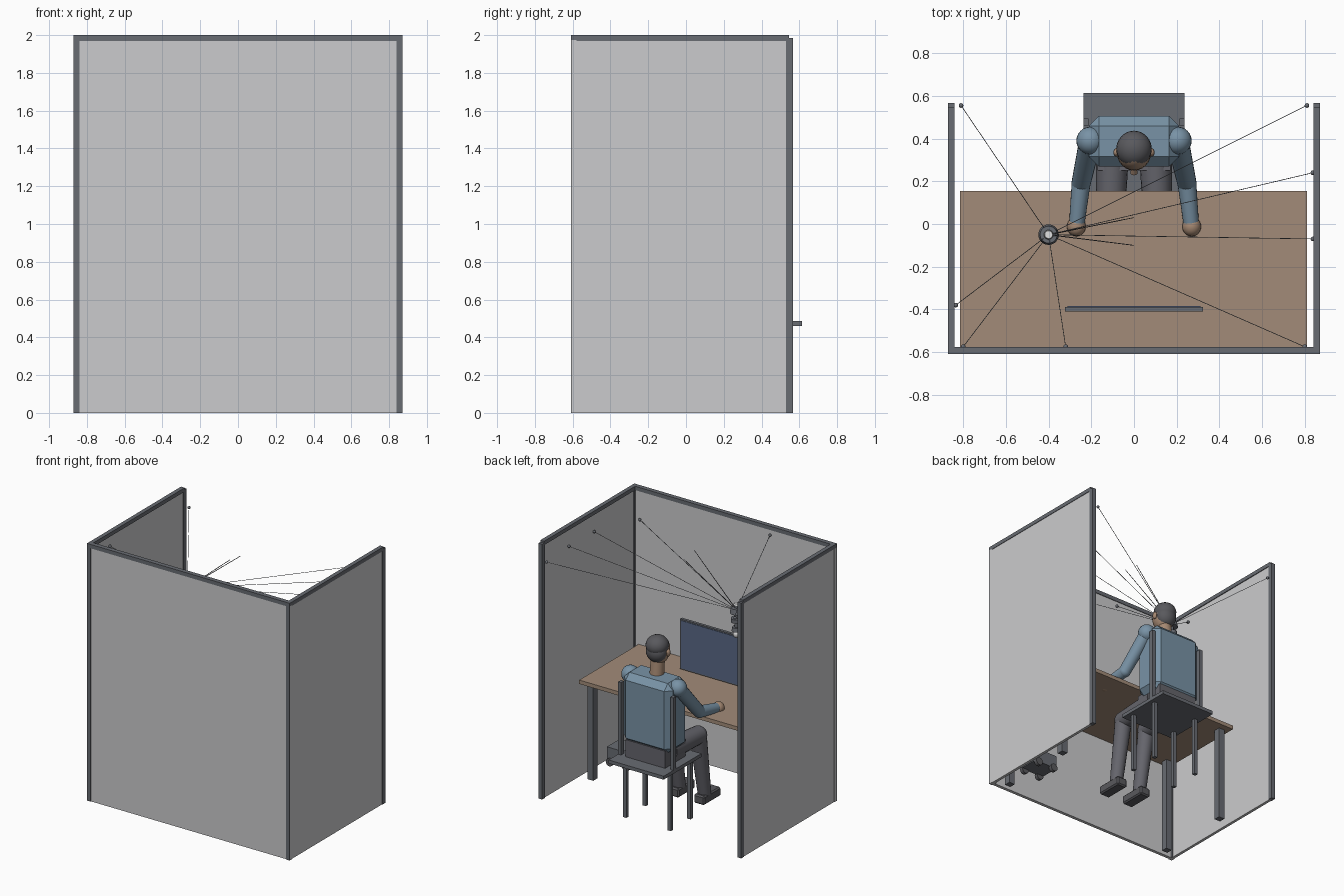
import bpy, bmesh, math
from mathutils import Vector

cube = bpy.data.objects.get("Cube")
if cube:
    bpy.data.objects.remove(cube, do_unlink=True)


def material(name, r, g, b):
    m = bpy.data.materials.new(name)
    m.use_nodes = True
    m.diffuse_color = (r, g, b, 1)
    bsdf = next(n for n in m.node_tree.nodes if n.type == "BSDF_PRINCIPLED")
    bsdf.inputs["Base Color"].default_value = (r, g, b, 1)
    return m


PANEL = material("panel_grey", 0.6, 0.6, 0.61)
FRAME = material("frame_grey", 0.14, 0.15, 0.17)
WOOD = material("desk_wood", 0.36, 0.26, 0.19)
SHIRT = material("shirt_blue", 0.19, 0.29, 0.38)
SKIN = material("skin", 0.38, 0.25, 0.17)
HAIR = material("hair_dark", 0.1, 0.1, 0.11)
TROUSERS = material("trousers_grey", 0.13, 0.13, 0.15)
SCREEN = material("screen_blue", 0.1, 0.14, 0.24)
LENS = material("lens_white", 0.75, 0.75, 0.75)


def finish(name, bm, mat, smooth=False):
    me = bpy.data.meshes.new(name)
    bm.to_mesh(me)
    bm.free()
    me.materials.append(mat)
    ob = bpy.data.objects.new(name, me)
    bpy.context.collection.objects.link(ob)
    if smooth:
        bpy.ops.object.select_all(action="DESELECT")
        ob.select_set(True)
        bpy.context.view_layer.objects.active = ob
        bpy.ops.object.shade_smooth_by_angle(angle=math.radians(40))
    return ob


def box(name, x, y, z, mat, bevel=0):
    """Box from (low, high) pairs on each axis."""
    bm = bmesh.new()
    bmesh.ops.create_cube(bm, size=1)
    for v in bm.verts:
        v.co = [(lo + hi) / 2 + c * (hi - lo) for c, (lo, hi) in zip(v.co, (x, y, z))]
    if bevel:
        bmesh.ops.bevel(bm, geom=bm.edges[:], offset=bevel, segments=1, affect="EDGES")
    return finish(name, bm, mat)


def ball(name, centre, radii, mat, seg=24):
    bm = bmesh.new()
    bmesh.ops.create_uvsphere(bm, u_segments=seg, v_segments=seg // 2, radius=1)
    for v in bm.verts:
        v.co = [c + p * r for c, p, r in zip(centre, v.co, radii)]
    return finish(name, bm, mat, True)


def rod(name, a, b, r1, r2, mat, seg=20):
    """Tapered cylinder between two points."""
    a, b = Vector(a), Vector(b)
    bm = bmesh.new()
    bmesh.ops.create_cone(bm, cap_ends=True, segments=seg, radius1=r1, radius2=r2,
                          depth=(b - a).length)
    turn = (b - a).to_track_quat("Z", "Y").to_matrix()
    for v in bm.verts:
        v.co = turn @ v.co + (a + b) / 2
    return finish(name, bm, mat, True)


def span(s, lo, hi):
    return tuple(sorted((s * lo, s * hi)))


SIDES = (("left", 1), ("right", -1))

# Booth walls and their frames
box("front_panel", (-0.872, 0.872), (-0.605, -0.58), (0, 1.975), PANEL)
box("front_top_rail", (-0.872, 0.872), (-0.61, -0.575), (1.97, 2), FRAME)
for side, s in SIDES:
    outer = span(s, 0.84, 0.872)
    box(side + "_panel", span(s, 0.846, 0.868), (-0.58, 0.54), (0, 1.975), PANEL)
    box(side + "_top_rail", outer, (-0.575, 0.545), (1.97, 2), FRAME)
    box(side + "_back_post", outer, (0.53, 0.567), (0, 1.985), FRAME)
    box(side + "_front_post", outer, (-0.61, -0.605), (0, 1.97), FRAME)
    box(side + "_inner_post", span(s, 0.84, 0.846), (-0.58, -0.565), (0, 1.97), FRAME)

# Desk and monitor
box("desk_top", (-0.815, 0.81), (-0.575, 0.155), (0.75, 0.78), WOOD)
for side, s in SIDES:
    for end, y in (("front", -0.52), ("back", 0.08)):
        box(f"desk_leg_{end}_{side}", span(s, 0.725, 0.775), (y - 0.025, y + 0.025),
            (0, 0.75), FRAME)
box("monitor_body", (-0.322, 0.322), (-0.41, -0.388), (0.79, 1.18), FRAME)
box("monitor_screen", (-0.312, 0.312), (-0.388, -0.384), (0.8, 1.17), SCREEN)

# Chair
box("chair_seat", (-0.237, 0.237), (0.15, 0.613), (0.46, 0.487), FRAME)
for side, s in SIDES:
    box("chair_back_post_" + side, span(s, 0.212, 0.237), (0.46, 0.495), (0.487, 1.05), FRAME)
    for end, y in (("front", 0.225), ("back", 0.465)):
        box(f"chair_leg_{end}_{side}", span(s, 0.178, 0.206), (y - 0.014, y + 0.014),
            (0, 0.46), FRAME)

# Seated person: trunk and head
box("torso", (-0.21, 0.21), (0.27, 0.505), (0.59, 1.13), SHIRT, 0.045)
box("pelvis", (-0.17, 0.17), (0.25, 0.5), (0.487, 0.62), TROUSERS)
rod("neck", (0, 0.36, 1.1), (0, 0.345, 1.25), 0.052, 0.05, SKIN)
ball("head", (0, 0.335, 1.305), (0.08, 0.085, 0.108), SKIN)
ball("hair_top", (0, 0.352, 1.345), (0.083, 0.085, 0.075), HAIR)
ball("hair_back", (0, 0.362, 1.3), (0.079, 0.07, 0.08), HAIR)
rod("nose", (0, 0.27, 1.32), (0, 0.24, 1.29), 0.01, 0.017, SKIN, 12)

# Seated person: limbs
for side, s in SIDES:
    ball("ear_" + side, (s * 0.083, 0.335, 1.3), (0.014, 0.02, 0.028), SKIN, 12)
    shoulder = (s * 0.205, 0.39, 1.08)
    elbow = (s * 0.248, 0.19, 0.83)
    wrist = (s * 0.268, 0.0, 0.795)
    ball("shoulder_" + side, shoulder, (0.065,) * 3, SHIRT)
    rod("upper_arm_" + side, shoulder, elbow, 0.052, 0.045, SHIRT)
    ball("elbow_" + side, elbow, (0.045,) * 3, SHIRT)
    rod("forearm_" + side, elbow, wrist, 0.044, 0.036, SHIRT)
    ball("hand_" + side, (s * 0.27, -0.012, 0.791), (0.044, 0.046, 0.044), SKIN)
    knee = (s * 0.11, 0.01, 0.545)
    ankle = (s * 0.11, -0.07, 0.06)
    rod("thigh_" + side, (s * 0.1, 0.36, 0.56), knee, 0.078, 0.066, TROUSERS)
    ball("knee_" + side, knee, (0.066,) * 3, TROUSERS)
    rod("shin_" + side, knee, ankle, 0.062, 0.048, TROUSERS)
    box("shoe_" + side, span(s, 0.065, 0.155), (-0.21, 0.0), (0, 0.07), HAIR, 0.01)

# Small wheeled unit on the floor under the desk
box("cart_body", (0.6, 0.8), (-0.33, -0.17), (0.035, 0.14), FRAME)
for x in (0.63, 0.77):
    for y in (-0.33, -0.17):
        rod("cart_wheel", (x, y - 0.014, 0.03), (x, y + 0.014, 0.03), 0.03, 0.03, HAIR, 16)

# Hanging device: stacked discs on a stem with a pale lens underneath
HUB = Vector((-0.4, -0.05, 1.57))


def hub_disc(name, low, high, r1, r2, mat):
    rod(name, (HUB.x, HUB.y, low), (HUB.x, HUB.y, high), r1, r2, mat, 24)


hub_disc("device_stem", 1.4, 1.61, 0.014, 0.014, FRAME)
hub_disc("device_cap", 1.61, 1.625, 0.022, 0.018, LENS)
hub_disc("device_upper_disc", 1.55, 1.59, 0.048, 0.04, FRAME)
hub_disc("device_middle_disc", 1.48, 1.51, 0.04, 0.04, FRAME)
hub_disc("device_lower_disc", 1.41, 1.44, 0.035, 0.03, FRAME)
ball("device_lens", (HUB.x, HUB.y, 1.385), (0.026, 0.026, 0.03), LENS, 16)

# Tension wires to the walls, each with a small anchor
anchors = [(-0.81, 0.555, 1.85), (0.81, 0.555, 1.85), (0.838, 0.24, 1.845),
           (0.838, -0.07, 1.84), (0.8, -0.575, 1.75), (-0.32, -0.575, 1.93),
           (-0.8, -0.575, 1.75), (-0.835, -0.38, 1.9)]
for p in anchors:
    rod("wire", HUB, p, 0.0018, 0.0018, FRAME, 6)
    ball("wire_anchor", p, (0.011,) * 3, FRAME, 12)
for p in ((0, 0.03, 1.89), (0, -0.1, 1.91)):
    rod("antenna", HUB, p, 0.003, 0.002, HAIR, 6)
